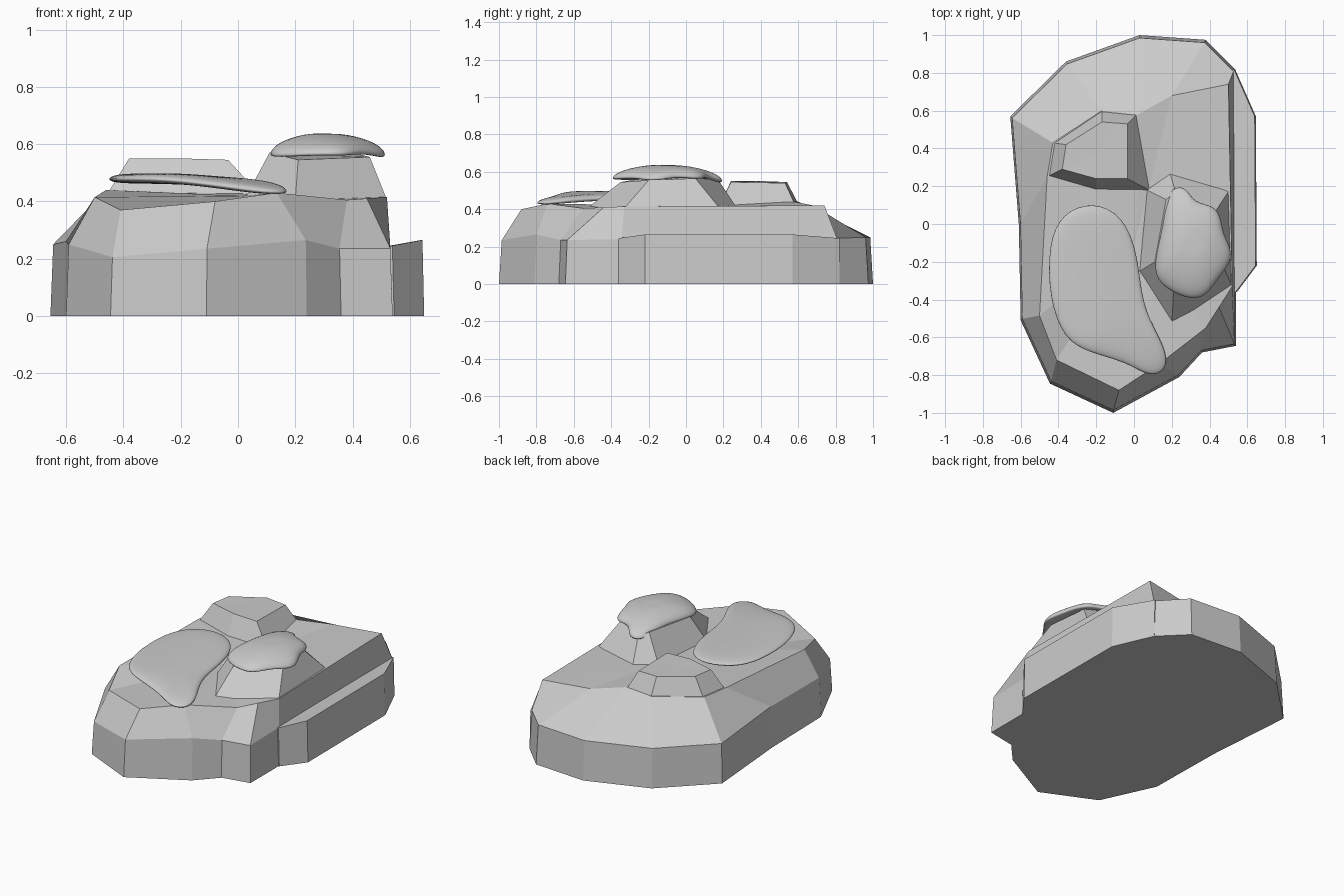
import bpy
from math import hypot


def make(name, rings, smooth=False):
    """Loft closed rings of equal length, capping both ends with flat fans."""
    n = len(rings[0])
    verts = [p for r in rings for p in r]
    faces = []
    for k in range(len(rings) - 1):
        a, b = k * n, (k + 1) * n
        for i in range(n):
            j = (i + 1) % n
            faces.append((a + i, a + j, b + j, b + i))
    for k, flip in ((0, True), (len(rings) - 1, False)):
        ring = rings[k]
        c = len(verts)
        verts.append(tuple(sum(p[d] for p in ring) / n for d in range(3)))
        for i in range(n):
            tri = (k * n + i, k * n + (i + 1) % n, c)
            faces.append(tri[::-1] if flip else tri)
    mesh = bpy.data.meshes.new(name)
    mesh.from_pydata(verts, [], faces)
    mesh.update()
    ob = bpy.data.objects.new(name, mesh)
    bpy.context.collection.objects.link(ob)
    if smooth:
        mesh.polygons.foreach_set("use_smooth", [True] * len(mesh.polygons))
        sub = ob.modifiers.new("round", "SUBSURF")
        sub.levels = sub.render_levels = 2
    return ob


# main rock: ground x, y, wall height, then shoulder x, y, z
rock = [
    (-0.11, -1.00, .235, -0.08, -0.88, .40),
    (0.24, -0.81, .265, 0.135, -0.74, .43),
    (0.36, -0.68, .235, 0.38, -0.55, .405),
    (0.54, -0.645, .235, 0.45, -0.44, .41),
    (0.54, -0.35, .24, 0.52, -0.33, .415),
    (0.535, 0.82, .245, 0.50, 0.74, .42),
    (0.38, 0.975, .25, 0.20, 0.68, .42),
    (0.03, 1.00, .25, 0.02, 0.58, .44),
    (-0.36, 0.86, .25, -0.17, 0.60, .44),
    (-0.655, 0.57, .25, -0.43, 0.43, .44),
    (-0.61, 0.00, .26, -0.46, 0.25, .44),
    (-0.60, -0.51, .25, -0.50, -0.485, .415),
    (-0.445, -0.845, .205, -0.41, -0.72, .37),
]
make("main_rock", [
    [(r[0], r[1], 0) for r in rock],
    [(r[0] * .985, r[1] * .985, r[2]) for r in rock],
    [r[3:] for r in rock],
])

# low ledge along the right side
ledge = [(0.50, -0.36, .24), (0.545, -0.36, .245), (0.65, -0.22, .265),
         (0.645, 0.57, .265), (0.535, 0.82, .245), (0.50, 0.80, .24)]
make("side_ledge", [
    [(x, y, 0) for x, y, z in ledge],
    [(x - .006, y, z) for x, y, z in ledge],
])

# raised peak under the small snow cap
make("right_peak", [
    [(0.20, -0.53, .405), (0.52, -0.33, .405), (0.505, 0.18, .405),
     (0.19, 0.27, .41), (0.07, 0.18, .42), (0.03, -0.25, .42)],
    [(0.21, -0.35, .545), (0.46, -0.20, .555), (0.42, 0.05, .565),
     (0.22, 0.17, .56), (0.17, 0.13, .58), (0.11, -0.20, .57)],
])

# flat-topped mound behind
make("rear_mound", [
    [(-0.46, 0.25, .42), (-0.20, 0.18, .42), (0.08, 0.18, .42),
     (0.02, 0.585, .42), (-0.17, 0.605, .42), (-0.43, 0.43, .42)],
    [(-0.38, 0.29, .55), (-0.20, 0.24, .55), (-0.035, 0.24, .545),
     (-0.035, 0.53, .54), (-0.17, 0.54, .545), (-0.36, 0.42, .55)],
])


def snow(name, outline, surface, thick):
    """Smooth rounded sheet following a surface height function."""
    n = len(outline)
    cx = sum(p[0] for p in outline) / n
    cy = sum(p[1] for p in outline) / n
    rings = []
    for s, h in ((.45, 0), (.93, 0), (1.03, .4), (.95, .9), (.7, 1), (.35, 1)):
        ring = []
        for x, y in outline:
            px, py = cx + (x - cx) * s, cy + (y - cy) * s
            ring.append((px, py, surface(px, py) + h * thick))
        rings.append(ring)
    make(name, rings, smooth=True)


# broad snow sheet on the left
snow("left_snow", [
    (-0.455, -0.10), (-0.45, -0.40), (-0.37, -0.61), (-0.24, -0.68),
    (-0.04, -0.73), (0.08, -0.81), (0.17, -0.78), (0.175, -0.68),
    (0.10, -0.54), (0.04, -0.40), (0.02, -0.15), (-0.06, 0.05),
    (-0.22, 0.12), (-0.38, 0.06)],
    lambda x, y: .462 - .03 * max(0, x + .2) / .38 - .1 * max(0, -y - .6) * (x > -.1),
    .036)

# domed snow cap on the peak
snow("peak_snow", [
    (0.22, 0.20), (0.17, 0.15), (0.16, 0.00), (0.10, -0.22), (0.13, -0.32),
    (0.28, -0.40), (0.38, -0.39), (0.44, -0.29), (0.52, -0.20),
    (0.51, -0.12), (0.47, -0.05), (0.46, 0.04), (0.42, 0.10),
    (0.32, 0.11), (0.28, 0.19)],
    lambda x, y: .598 - .055 * hypot((x - .3) / .22, (y + .12) / .30) ** 2,
    .044)
